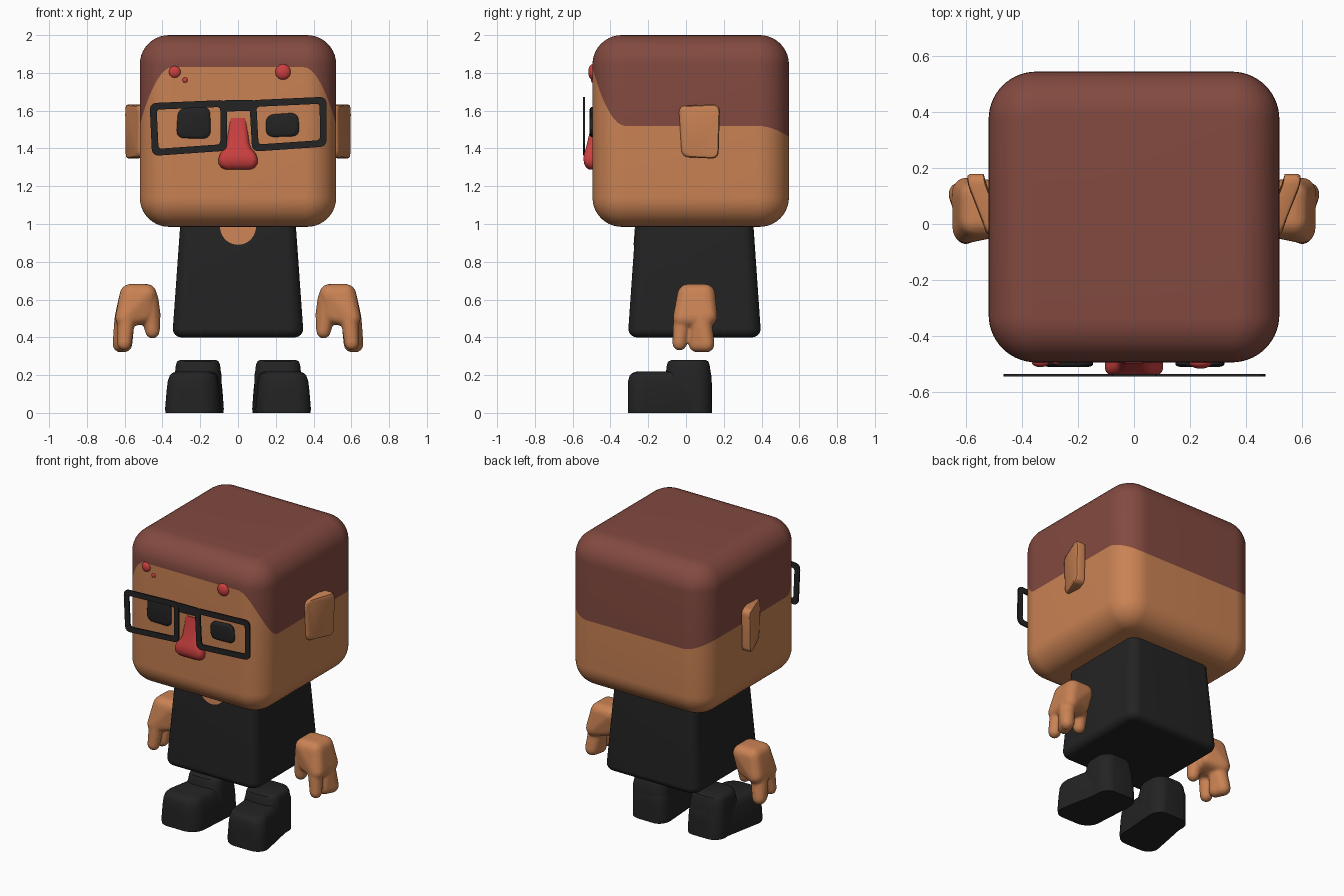
import bpy, bmesh, math
from mathutils import Vector

if "Cube" in bpy.data.objects:
    bpy.data.objects.remove(bpy.data.objects["Cube"])


def material(name, r, g, b):
    m = bpy.data.materials.new(name)
    m.diffuse_color = (r, g, b, 1)
    m.use_nodes = True
    m.node_tree.nodes["Principled BSDF"].inputs["Base Color"].default_value = m.diffuse_color
    return m


SKIN = material("skin tan", 0.59, 0.225, 0.088)
HAIR = material("hair brown", 0.225, 0.068, 0.051)
BLACK = material("soft black", 0.017, 0.017, 0.017)
RED = material("nose red", 0.60, 0.05, 0.05)


def finish(name, bm, mats, mirror=False, angle=40):
    bmesh.ops.recalc_face_normals(bm, faces=bm.faces[:])
    me = bpy.data.meshes.new(name)
    bm.to_mesh(me)
    bm.free()
    ob = bpy.data.objects.new(name, me)
    bpy.context.collection.objects.link(ob)
    for m in mats:
        me.materials.append(m)
    bpy.ops.object.select_all(action='DESELECT')
    ob.select_set(True)
    bpy.context.view_layer.objects.active = ob
    bpy.ops.object.shade_smooth_by_angle(angle=math.radians(angle))
    if mirror:
        ob.modifiers.new("Mirror", 'MIRROR').use_mirror_merge = False
    return ob


def loft(name, rings, mats, mirror=False, closed=False, top_from=None, angle=40):
    """Skin equal-length rings; faces from ring top_from upward use material 1."""
    bm = bmesh.new()
    vs = [[bm.verts.new(p) for p in ring] for ring in rings]
    n, k = len(vs[0]), len(vs)
    for i in range(k if closed else k - 1):
        a, b = vs[i], vs[(i + 1) % k]
        for j in range(n):
            f = bm.faces.new((a[j], a[(j + 1) % n], b[(j + 1) % n], b[j]))
            f.material_index = int(top_from is not None and i >= top_from)
    if not closed:
        bm.faces.new(vs[0][::-1])
        bm.faces.new(vs[-1]).material_index = int(top_from is not None)
    return finish(name, bm, mats, mirror, angle)


def rrect(cx, cy, hx, hy, r, z, n=10):
    """Horizontal rounded rectangle ring."""
    out = []
    for q, (sx, sy) in enumerate(((1, 1), (-1, 1), (-1, -1), (1, -1))):
        for i in range(n + 1):
            t = math.pi / 2 * (q + i / n)
            out.append(Vector((cx + sx * (hx - r) + r * math.cos(t),
                               cy + sy * (hy - r) + r * math.sin(t), z)))
    return out


def rquad(corners, r, y, inset=0.0, n=6):
    """Rounded quad ring in the xz plane at depth y."""
    c = [Vector(p) for p in corners]
    u = [(c[(i + 1) % 4] - c[i]).normalized() for i in range(4)]
    c = [c[i] + (u[i] - u[i - 1]) * inset for i in range(4)]
    out = []
    for i in range(4):
        a, b = c[i] - u[i - 1] * r, c[i] + u[i] * r
        for k in range(n + 1):
            t = k / n
            p = a * (1 - t) ** 2 + c[i] * 2 * t * (1 - t) + b * t * t
            out.append(Vector((p.x, y, p.y)))
    return out


def smooth(t):
    t = max(0.0, min(1.0, t))
    return t * t * (3 - 2 * t)


# Head: rounded cube with the hairline running as an edge loop round it
CY, H, RC, RE = 0.025, 0.52, 0.17, 0.155


def head_ring(inset, z):
    return rrect(0, CY, H - inset, H - inset, RC - inset, z, 14)


def hairline(p):
    dx, dy = abs(p.x) - (H - RC), abs(p.y - CY) - (H - RC)
    t = math.atan2(max(dy, 0), max(dx, 1e-6)) / (math.pi / 2)  # 0 side, 1 front/back
    if dy <= 0:
        t = 0
    return 1.52 + (0.31 if p.y < CY else -0.06) * smooth(t)


arc = [math.pi / 2 * i / 10 for i in range(11)]
low = [head_ring(RE * (1 - math.sin(a)), 0.985 + RE * (1 - math.cos(a))) for a in arc]
high = [head_ring(RE * (1 - math.cos(a)), 2.0 - RE * (1 - math.sin(a))) for a in arc]
line = [Vector((p.x, p.y, hairline(p))) for p in head_ring(0, 0)]
loft("head", low + [line] + high, [SKIN, HAIR], top_from=len(low))

# Body: tapered rounded block
rings = [rrect(0, 0.045, 0.345 - 0.045 * (1 - math.sin(a)), 0.35 - 0.045 * (1 - math.sin(a)),
               0.07 - 0.045 * (1 - math.sin(a)), 0.40 + 0.045 * (1 - math.cos(a))) for a in arc]
rings.append(rrect(0, 0.045, 0.302, 0.308, 0.06, 1.05))
loft("body", rings, [BLACK])

# Bare neck patch on the front of the shirt
neck = [(0.095 * math.cos(t), 0.985 + 0.095 * math.sin(t))
        for t in [math.pi + math.pi * i / 20 for i in range(21)]]
neck += [(0.095, 1.04), (-0.095, 1.04)]
loft("neck_patch", [[Vector((x, -0.305 + (z - 0.445) * 0.071 - d, z)) for x, z in neck]
                    for d in (-0.004, 0.004)], [SKIN])

# Ears: rounded plates flaring toward the back
ear = []
for off, ins in ((0.06, 0), (0.012, 0), (0.003, 0.005), (0, 0.016)):
    ring = rquad([(-0.04, 1.625), (0.18, 1.635), (0.172, 1.345), (-0.022, 1.355)], 0.04, 0, ins)
    ear.append([Vector((0.528 + 0.07 * smooth((p.x + 0.06) / 0.24) - off, p.x, p.z)) for p in ring])
loft("ear", ear, [SKIN], mirror=True)

# Eyes: two uneven rounded tiles
eyes = {"left_eye": [(-0.318, 1.612), (-0.148, 1.622), (-0.145, 1.452), (-0.327, 1.455)],
        "right_eye": [(0.148, 1.578), (0.318, 1.59), (0.327, 1.465), (0.148, 1.46)]}
for name, q in eyes.items():
    loft(name, [rquad(q, 0.045, y, i) for y, i in
                ((-0.48, 0), (-0.502, 0), (-0.508, 0.005), (-0.511, 0.016))], [BLACK])

# Nose: narrow bridge widening to a bulb (z, half width, front y)
prof = [(1.56, 0.052, -0.499), (1.50, 0.055, -0.507), (1.43, 0.059, -0.523), (1.40, 0.070, -0.531),
        (1.375, 0.093, -0.539), (1.345, 0.104, -0.543), (1.318, 0.102, -0.539),
        (1.298, 0.088, -0.528), (1.288, 0.068, -0.512)]
loft("nose", [rrect(0, (f - 0.42) / 2, w, (-0.42 - f) / 2, 0.03, z, 6) for z, w, f in prof],
     [RED], angle=60)

# Glasses: two crooked flat rims and a bridge
rims = {"left_rim": [(-0.468, 1.64), (-0.058, 1.657), (-0.058, 1.388), (-0.455, 1.36)],
        "right_rim": [(0.06, 1.655), (0.468, 1.674), (0.47, 1.41), (0.075, 1.383)]}
Y0, Y1 = -0.546, -0.536
for name, q in rims.items():
    loft(name, [rquad(q, 0.04, Y0), rquad(q, 0.04, Y1),
                rquad(q, 0.018, Y1, 0.036), rquad(q, 0.018, Y0, 0.036)], [BLACK], closed=True)
bridge = [(-0.075, 1.655), (0.08, 1.657), (0.08, 1.60), (-0.075, 1.595)]
loft("glasses_bridge", [rquad(bridge, 0.005, y) for y in (Y0 + 0.001, Y1 - 0.001)], [BLACK])

# Forehead spots
for i, (x, z, r) in enumerate(((-0.335, 1.805, 0.031), (-0.28, 1.762, 0.014), (0.238, 1.805, 0.041))):
    bm = bmesh.new()
    bmesh.ops.create_uvsphere(bm, u_segments=20, v_segments=12, radius=r)
    bmesh.ops.scale(bm, vec=(1, 0.55, 1), verts=bm.verts)
    bmesh.ops.translate(bm, vec=(x, -0.495, z), verts=bm.verts)
    finish("spot_%d" % (i + 1), bm, [RED])


# Boots: toe-heavy foot, slightly splayed, with a short shaft
def splay(ring):
    return [Vector((0.21 + (p.x - 0.21) * (1 - 0.45 * (p.y + 0.15)) - 0.13 * p.y, p.y, p.z))
            for p in ring]


foot = [(0.0, 0.138, 0.0), (0.02, 0.141, 0.0), (0.12, 0.133, 0.0), (0.17, 0.127, 0.002),
        (0.197, 0.118, 0.010), (0.211, 0.106, 0.022), (0.218, 0.088, 0.045)]
loft("boot_foot", [splay(rrect(0.21, -0.085, hx, 0.223 - i, 0.085 - i * 0.5, z))
                   for z, hx, i in foot], [BLACK], mirror=True)
shaft = [(0.0, 0.122, 0.125), (0.20, 0.125, 0.122), (0.225, 0.12, 0.117), (0.255, 0.117, 0.113),
         (0.272, 0.11, 0.106), (0.28, 0.095, 0.09)]
loft("boot_shaft", [rrect(0.212, 0.012, hx, hy, 0.075, z) for z, hx, hy in shaft],
     [BLACK], mirror=True)


# Hands: blended hulls of balls (x, y, z, radius) for palm, two fingers and thumb
def add_hull(bm, balls):
    pts = []
    for x, y, z, r in balls:
        for i in range(80):
            h = 1 - 2 * (i + 0.5) / 80
            a, s = i * 2.39996, math.sqrt(1 - h * h)
            pts.append(bm.verts.new((x + r * s * math.cos(a), y + r * s * math.sin(a), z + r * h)))
    res = bmesh.ops.convex_hull(bm, input=pts)
    bmesh.ops.delete(bm, geom=[v for v in res["geom_interior"] if isinstance(v, bmesh.types.BMVert)],
                     context='VERTS')


bm = bmesh.new()
add_hull(bm, [(0.485, 0.01, 0.627, 0.056), (0.485, 0.10, 0.627, 0.056), (0.57, 0.01, 0.627, 0.056),
              (0.57, 0.10, 0.627, 0.056), (0.60, -0.02, 0.50, 0.05), (0.60, 0.115, 0.51, 0.052),
              (0.50, 0.01, 0.52, 0.05), (0.50, 0.09, 0.53, 0.05)])
add_hull(bm, [(0.59, -0.02, 0.50, 0.048), (0.602, -0.034, 0.368, 0.039)])
add_hull(bm, [(0.60, 0.08, 0.50, 0.055), (0.60, 0.055, 0.362, 0.041), (0.62, 0.107, 0.364, 0.045)])
add_hull(bm, [(0.475, 0.02, 0.60, 0.055), (0.462, 0.03, 0.52, 0.053), (0.453, 0.02, 0.432, 0.039)])
hand = finish("hand", bm, [SKIN])
rm = hand.modifiers.new("Blend", 'REMESH')
rm.mode, rm.voxel_size, rm.use_smooth_shade = 'VOXEL', 0.009, True
sm = hand.modifiers.new("Soften", 'SMOOTH')
sm.factor, sm.iterations = 0.5, 5
hand.modifiers.new("Mirror", 'MIRROR').use_mirror_merge = False
